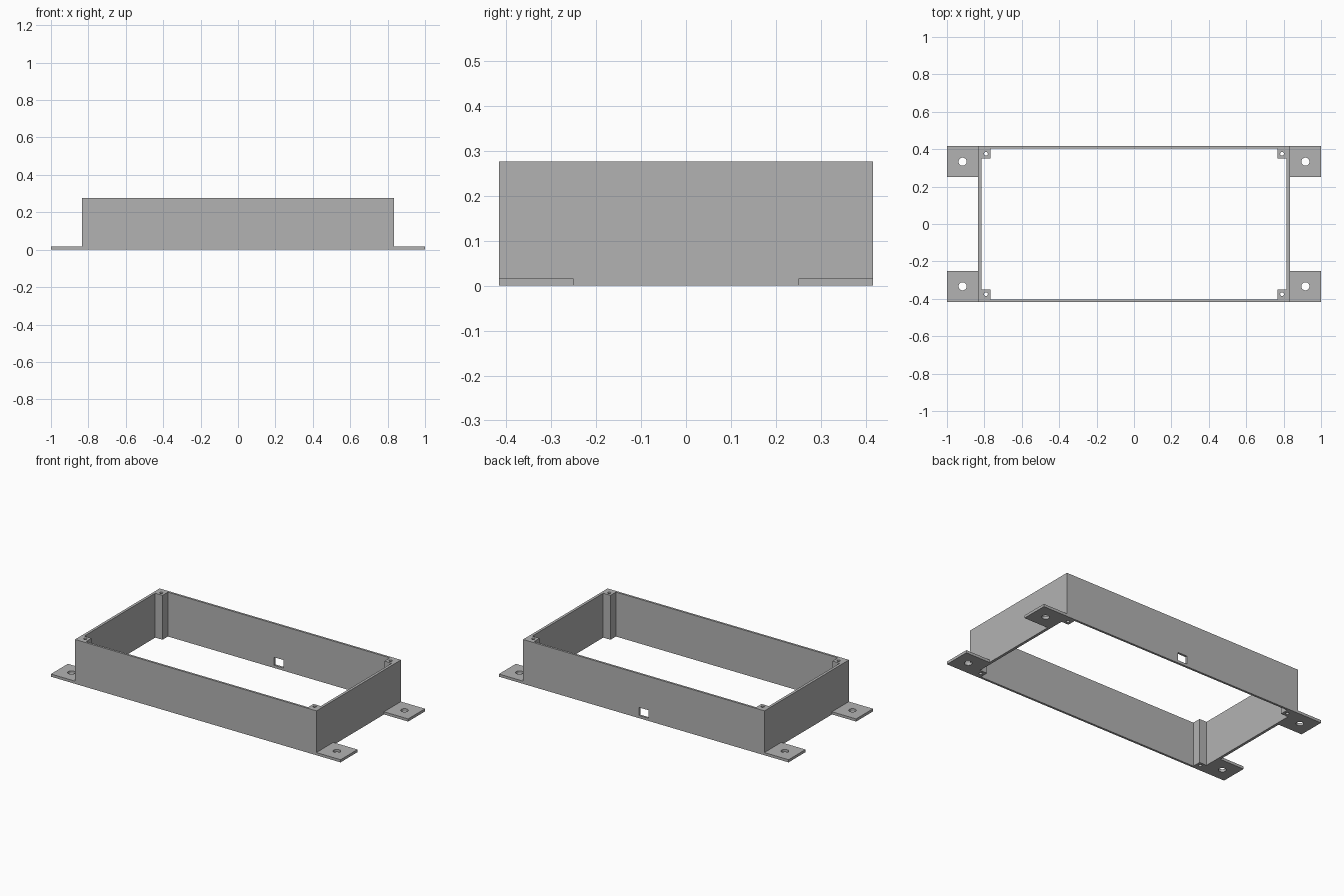
import bpy
import bmesh
from mathutils import Matrix, Vector

default_cube = bpy.data.objects.get("Cube")
if default_cube:
    bpy.data.objects.remove(default_cube, do_unlink=True)

U = 1 / 60                      # design unit
HALF_X, HALF_Y, HEIGHT = 50 * U, 25 * U, 0.277
WALL_X, WALL_Y = U, 0.8 * U     # end wall and long wall thickness
IN_X, IN_Y = HALF_X - WALL_X, HALF_Y - WALL_Y

grey = bpy.data.materials.new("plain_grey")
grey.use_nodes = True
colour = (0.45, 0.45, 0.45, 1)
grey.diffuse_color = colour
grey.node_tree.nodes["Principled BSDF"].inputs["Base Color"].default_value = colour


def add_object(name, bm):
    bmesh.ops.recalc_face_normals(bm, faces=bm.faces)
    mesh = bpy.data.meshes.new(name)
    bm.to_mesh(mesh)
    bm.free()
    mesh.materials.append(grey)
    obj = bpy.data.objects.new(name, mesh)
    bpy.context.collection.objects.link(obj)
    return obj


def box(name, low, high):
    low, high = Vector(low), Vector(high)
    bm = bmesh.new()
    place = Matrix.Translation((low + high) / 2) @ Matrix.Diagonal((*(high - low), 1))
    bmesh.ops.create_cube(bm, size=1, matrix=place)
    return add_object(name, bm)


def rod(name, x, y, radius):
    bm = bmesh.new()
    bmesh.ops.create_cone(bm, cap_ends=True, segments=32, radius1=radius, radius2=radius,
                          depth=1, matrix=Matrix.Translation((x, y, 0)))
    return add_object(name, bm)


def cut(target, cutter):
    """Subtract the cutter, then discard it."""
    cutter.hide_render = True
    mod = target.modifiers.new("cut", "BOOLEAN")
    mod.operation = "DIFFERENCE"
    mod.solver = "EXACT"
    mod.object = cutter
    bpy.context.view_layer.objects.active = target
    bpy.ops.object.modifier_apply(modifier=mod.name)
    bpy.data.objects.remove(cutter, do_unlink=True)


# Open rectangular frame with a small port in the back wall
frame = box("wall_frame", (-HALF_X, -HALF_Y, 0), (HALF_X, HALF_Y, HEIGHT))
cut(frame, box("cavity_cutter", (-IN_X, -IN_Y, -1), (IN_X, IN_Y, 1)))
cut(frame, box("port_cutter", (-2 * U, IN_Y - U, U), (2 * U, HALF_Y + U, 4 * U)))


def corner_box(name, sx, sy, x0, x1, y0, y1, z1):
    xs, ys = sorted((sx * x0, sx * x1)), sorted((sy * y0, sy * y1))
    return box(name, (xs[0], ys[0], 0), (xs[1], ys[1], z1))


# Screw posts inside and mounting tabs outside each corner
for sx, side in ((1, "left"), (-1, "right")):
    for sy, end in ((-1, "front"), (1, "back")):
        post = corner_box(f"{end}_{side}_screw_post", sx, sy,
                          46 * U, IN_X, 21 * U, IN_Y, HEIGHT)
        cut(post, rod("screw_cutter", sx * 47.5 * U, sy * 22.5 * U, 0.6 * U))

        tab = corner_box(f"{end}_{side}_mounting_tab", sx, sy,
                         HALF_X, 1, 15 * U, HALF_Y, U)
        cut(tab, rod("bolt_cutter", sx * 55 * U, sy * 20 * U, 1.3 * U))
